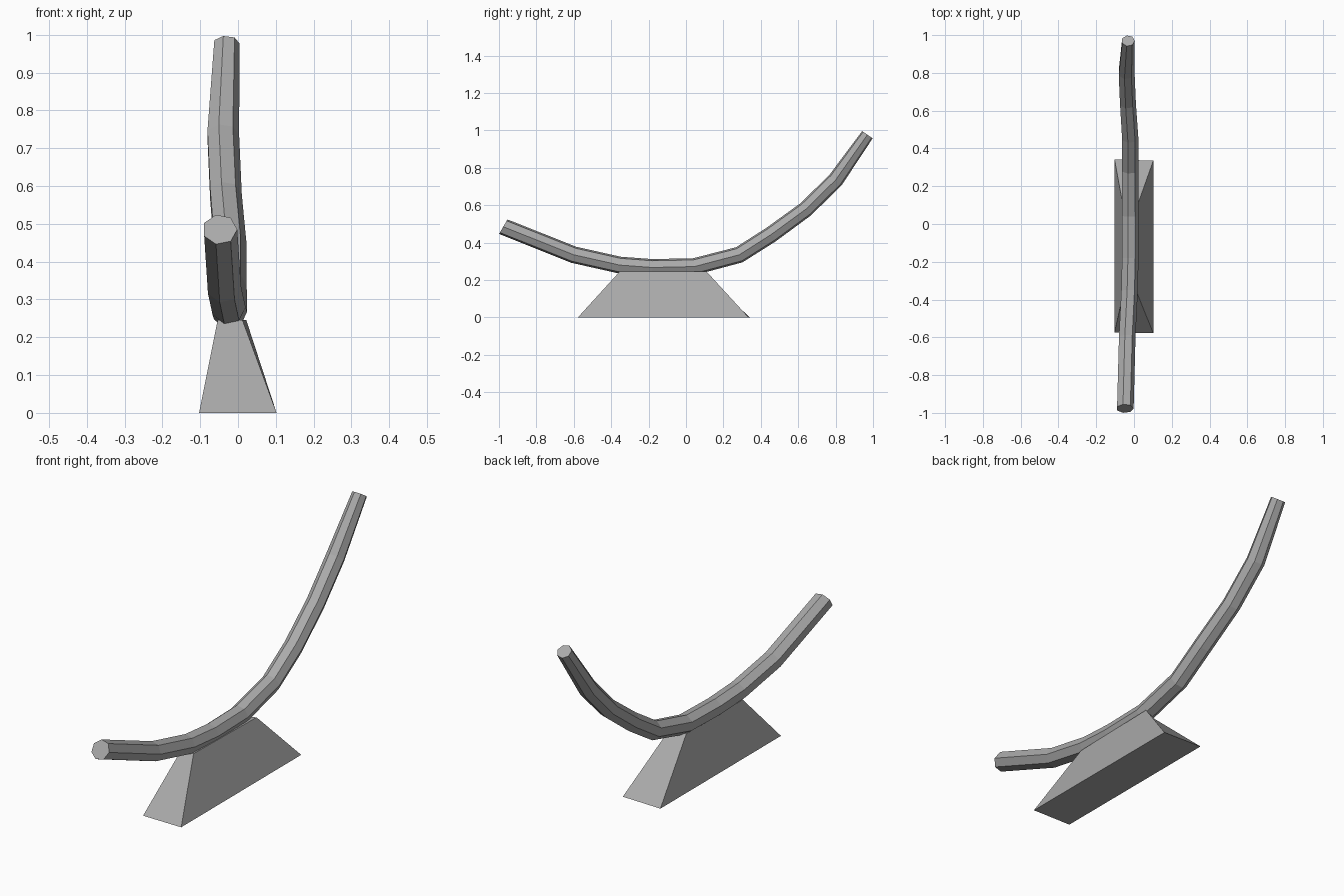
import bpy, bmesh, math
from mathutils import Vector

cube = bpy.data.objects.get("Cube")
if cube:
    bpy.data.objects.remove(cube, do_unlink=True)

grey = bpy.data.materials.new("plain grey")
grey.use_nodes = True
COLOUR = (0.4, 0.4, 0.4, 1)
grey.diffuse_color = COLOUR
grey.node_tree.nodes["Principled BSDF"].inputs["Base Color"].default_value = COLOUR


def loft(name, rings):
    """Skin a list of equal-sided rings and cap both ends."""
    bm = bmesh.new()
    loops = [[bm.verts.new(p) for p in ring] for ring in rings]
    for a, b in zip(loops, loops[1:]):
        n = len(a)
        for i in range(n):
            j = (i + 1) % n
            bm.faces.new((a[i], a[j], b[j], b[i]))
    bm.faces.new(loops[0])
    bm.faces.new(loops[-1])
    bmesh.ops.recalc_face_normals(bm, faces=bm.faces)
    mesh = bpy.data.meshes.new(name)
    bm.to_mesh(mesh)
    bm.free()
    mesh.materials.append(grey)
    obj = bpy.data.objects.new(name, mesh)
    bpy.context.collection.objects.link(obj)
    return obj


# Curved bar: seven-sided section swept along x, y, z, radius
path = [
    (-0.048, -0.977, 0.485, 0.046),
    (-0.038, -0.60, 0.335, 0.046),
    (-0.026, -0.355, 0.280, 0.046),
    (-0.022, -0.18, 0.267, 0.046),
    (-0.022, 0.045, 0.272, 0.046),
    (-0.022, 0.285, 0.335, 0.045),
    (-0.022, 0.455, 0.443, 0.045),
    (-0.034, 0.64, 0.578, 0.044),
    (-0.041, 0.80, 0.735, 0.044),
    (-0.031, 0.970, 0.977, 0.035),
]
SIDES = 7
points = [Vector(p[:3]) for p in path]
rings = []
for k, c in enumerate(points):
    before = (c - points[k - 1]).normalized() if k else Vector()
    after = (points[k + 1] - c).normalized() if k + 1 < len(points) else Vector()
    tangent = (before + after).normalized()
    up = Vector((1, 0, 0)).cross(tangent).normalized()
    # the lower end is cut a little steeper than its run
    if k == 0:
        up = Vector((0, 0.5, 0.866))
    side = tangent.cross(up).normalized() * -1
    side = Vector((abs(side.x), 0, 0)).normalized()
    r = path[k][3]
    rings.append([c + side * r * math.cos(math.tau * i / SIDES)
                  + up * r * math.sin(math.tau * i / SIDES) for i in range(SIDES)])
loft("curved_bar", rings)

# Tapered base under the bar
bottom = [(-0.103, -0.575, 0), (0.102, -0.578, 0), (0.102, 0.335, 0), (-0.103, 0.342, 0)]
top = [(-0.054, -0.355, 0.245), (0.012, -0.355, 0.245), (0.022, 0.11, 0.245), (-0.054, 0.075, 0.245)]
loft("base", [bottom, top])
